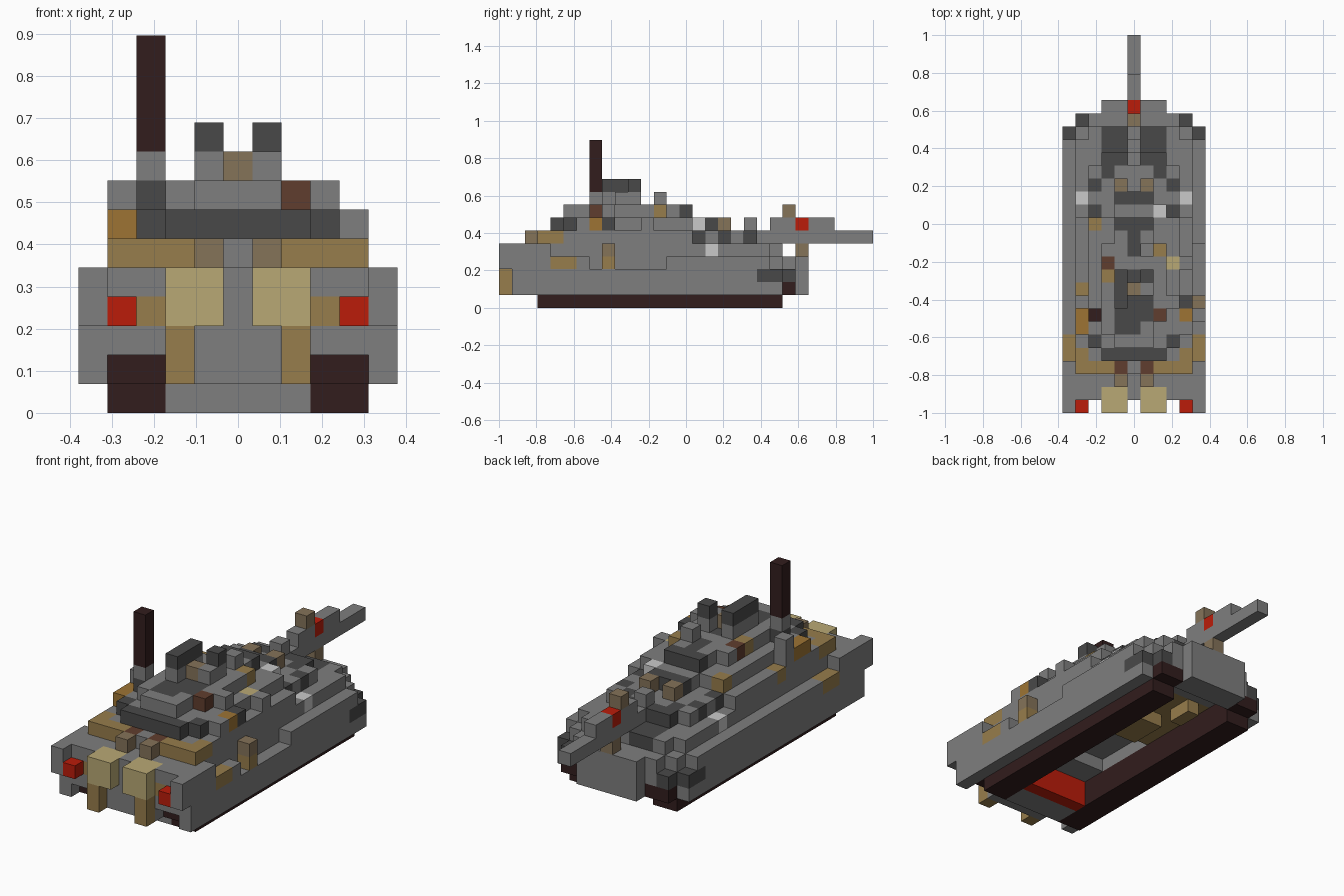
import bpy, bmesh
from mathutils import Vector

if "Cube" in bpy.data.objects:
    bpy.data.objects.remove(bpy.data.objects["Cube"])

V = 2 / 29                       # edge of one block
COLOURS = {
    "grey": "7e7e7e", "charcoal": "494949", "dark_brown": "321d1d",
    "tan": "977d4c", "sand": "b9a975", "red": "bb1c0a", "brown": "603d2e",
    "ochre": "9d7434", "khaki": "857359", "silver": "cacaca"}
NAMES = list(COLOURS)


def linear(h):
    c = [int(h[i:i + 2], 16) / 255 for i in (0, 2, 4)]
    return [((v + .055) / 1.055) ** 2.4 if v > .04 else v / 12.92 for v in c] + [1]


MATS = []
for name, code in COLOURS.items():
    m = bpy.data.materials.new(name)
    m.diffuse_color = linear(code)
    m.use_nodes = True
    m.node_tree.nodes["Principled BSDF"].inputs["Base Color"].default_value = m.diffuse_color
    MATS.append(m)

cells = {}                       # block position -> (part, colour)


def span(r):
    return range(r[0], r[1] + 1) if isinstance(r, tuple) else (r,)


def box(part, colour, x, y, z, mirror=False):
    """Fill a block range; part None carves it away."""
    for i in span(x):
        for j in span(y):
            for k in span(z):
                for p in {(i, j, k), (-i, j, k) if mirror else (i, j, k)}:
                    if part is None:
                        cells.pop(p, None)
                    else:
                        cells[p] = (part, colour)


# hull: walls, deck and rear plate
box("hull", "grey", (-4, 4), (1, 20), (2, 4))
box("hull", "grey", (-3, 3), 21, 4)
box("hull", "grey", (-2, 2), (1, 23), (1, 3))
box("hull", "grey", (-4, 4), (21, 22), (2, 3))
box("hull", "charcoal", 4, 22, 2, True)
box(None, "", 4, 22, 3, True)
box("hull", "charcoal", 1, (18, 21), 4, True)
box("hull", "charcoal", 2, (20, 21), 4, True)
box("hull", "silver", 4, 16, 4, True)

# open belly with uneven ceiling
box(None, "", (-2, 2), (6, 21), (0, 1))
box("hull", "grey", (-2, 2), (3, 4), 0)
box("belly_plate", "red", (-2, 2), 5, (0, 1))
box(None, "", (-2, 2), (8, 12), 2)
box("belly", "tan", (-2, 2), (13, 19), 2)
box("belly", "tan", (0, 1), (14, 16), 1)
box("belly", "tan", -1, (18, 19), 1)

# tracks
box("tracks", "dark_brown", (3, 4), (3, 21), 0, True)
box("tracks", "dark_brown", (3, 4), (2, 22), 1, True)

# side skirts with stepped top edge
box("skirts", "grey", 5, (1, 20), (1, 3), True)
box("skirts", "grey", 5, (0, 3), (3, 4), True)
box(None, "", 5, (7, 12), 3)
box("skirts", "tan", 5, (4, 5), 3, True)
box("skirts", "tan", 5, 8, 3)
box("skirts", "khaki", 5, 8, 4)
box("skirts", "grey", 5, 21, 1, True)
box("skirts", "charcoal", 5, (20, 21), 2, True)

# headlights, front crates and posts
box("headlights", "red", 4, 0, 3, True)
box("front_crates", "sand", (1, 2), (0, 1), (3, 4), True)
box("front_posts", "tan", 2, 0, (1, 2), True)
box("front_posts", "tan", 3, 1, 3, True)
box("front_stowage", "khaki", 1, 2, 5, True)
box("front_stowage", "tan", (2, 4), 3, 5, True)
box("front_stowage", "brown", 1, 3, 5, True)
box("front_stowage", "grey", 0, 3, 5)
box("front_stowage", "tan", 4, 4, 5, True)

# turret tiers
box("turret", "grey", (-4, 4), (5, 14), 5)
box("turret", "grey", (-3, 3), (4, 18), 5)
box("turret", "grey", (-3, 3), (5, 14), 6)
box("turret", "charcoal", (-2, 2), 4, 6)
box("turret", "charcoal", 3, 5, 6, True)
box("turret", "grey", (-1, 1), (5, 14), 7)
box("turret", "grey", 2, (8, 12), 7, True)
box("turret", "grey", -2, (6, 7), 7)
box("turret", "grey", (-1, 1), (15, 16), 6)
box("turret", "charcoal", (-1, 0), (6, 10), 7)
box("turret", "charcoal", 1, (7, 8), 7)
box("turret", "charcoal", 0, (12, 14), 7)
box("turret", "charcoal", 1, 14, 7, True)
box("turret", "charcoal", (-1, 1), 16, 6)
box("turret", "charcoal", 3, 15, 5, True)
box("turret", "charcoal", 3, 17, 5, True)
box("turret", "charcoal", 2, 18, 5, True)

# hatches on the roof
box("hatches", "grey", -1, (8, 10), 8)
box("hatches", "charcoal", -1, (8, 10), 9)
box("hatches", "grey", 1, (9, 10), 8)
box("hatches", "charcoal", 1, 10, 9)
box("hatches", "khaki", 0, 9, 8)
box("hatches", "grey", 1, 12, 8)

# loose stowage blocks
for colour, x, y, z in [
        ("ochre", -4, (6, 7), 6), ("grey", -4, 8, (6, 7)), ("ochre", 4, 7, 6),
        ("charcoal", 4, 8, 6), ("khaki", 4, 8, 7), ("grey", 4, 6, 6),
        ("brown", 2, 7, 7), ("grey", 3, 8, 7), ("sand", 3, 11, 6),
        ("grey", 4, 11, 6), ("brown", -2, 11, 7),
        ("tan", -2, 10, 7), ("tan", 2, 12, 7), ("tan", -3, 14, 6),
        ("tan", -4, 9, 5), ("silver", 2, 15, 6), ("khaki", -1, 17, 6),
        ("khaki", 1, 17, 6), ("charcoal", -2, 19, 5), ("charcoal", 2, 19, 5),
        ("charcoal", -1, 19, 5), ("charcoal", 1, 19, 5)]:
    if (colour, x, z) != ("khaki", 4, 7):
        box("stowage", colour, x, y, z)

# mast
box("mast", "charcoal", -3, 7, 7)
box("mast", "grey", -3, 7, 8)
box("mast", "dark_brown", -3, 7, (9, 12))

# gun barrel with marker lamp and brace
box("gun", "grey", 0, (17, 28), 5)
box("gun", "grey", 0, (21, 25), 6)
box("gun", "grey", 0, 19, 6)
box("gun", "khaki", 0, 22, 7)
box("gun", "khaki", 0, 23, 4)
box("gun_lamp", "red", 0, 23, 6)

# turn blocks into outer faces, one object for each part
DIRS = [Vector(s * (a == n) for n in range(3)) for a in range(3) for s in (1, -1)]
for part in sorted({c[0] for c in cells.values()}):
    bm = bmesh.new()
    for p, (owner, colour) in cells.items():
        if owner != part:
            continue
        mid = Vector((p[0], p[1] - 14, p[2] + .5))
        for d in DIRS:
            if tuple(int(a + b) for a, b in zip(p, d)) in cells:
                continue
            u = Vector((d.y, d.z, d.x))
            w = d.cross(u)
            corners = [mid + (d + a * u + b * w) / 2
                       for a, b in ((-1, -1), (1, -1), (1, 1), (-1, 1))]
            f = bm.faces.new([bm.verts.new(c * V) for c in corners])
            f.material_index = NAMES.index(colour)
    bmesh.ops.remove_doubles(bm, verts=bm.verts, dist=.001)
    me = bpy.data.meshes.new(part)
    for m in MATS:
        me.materials.append(m)
    bm.to_mesh(me)
    bm.free()
    bpy.context.collection.objects.link(bpy.data.objects.new(part, me))
